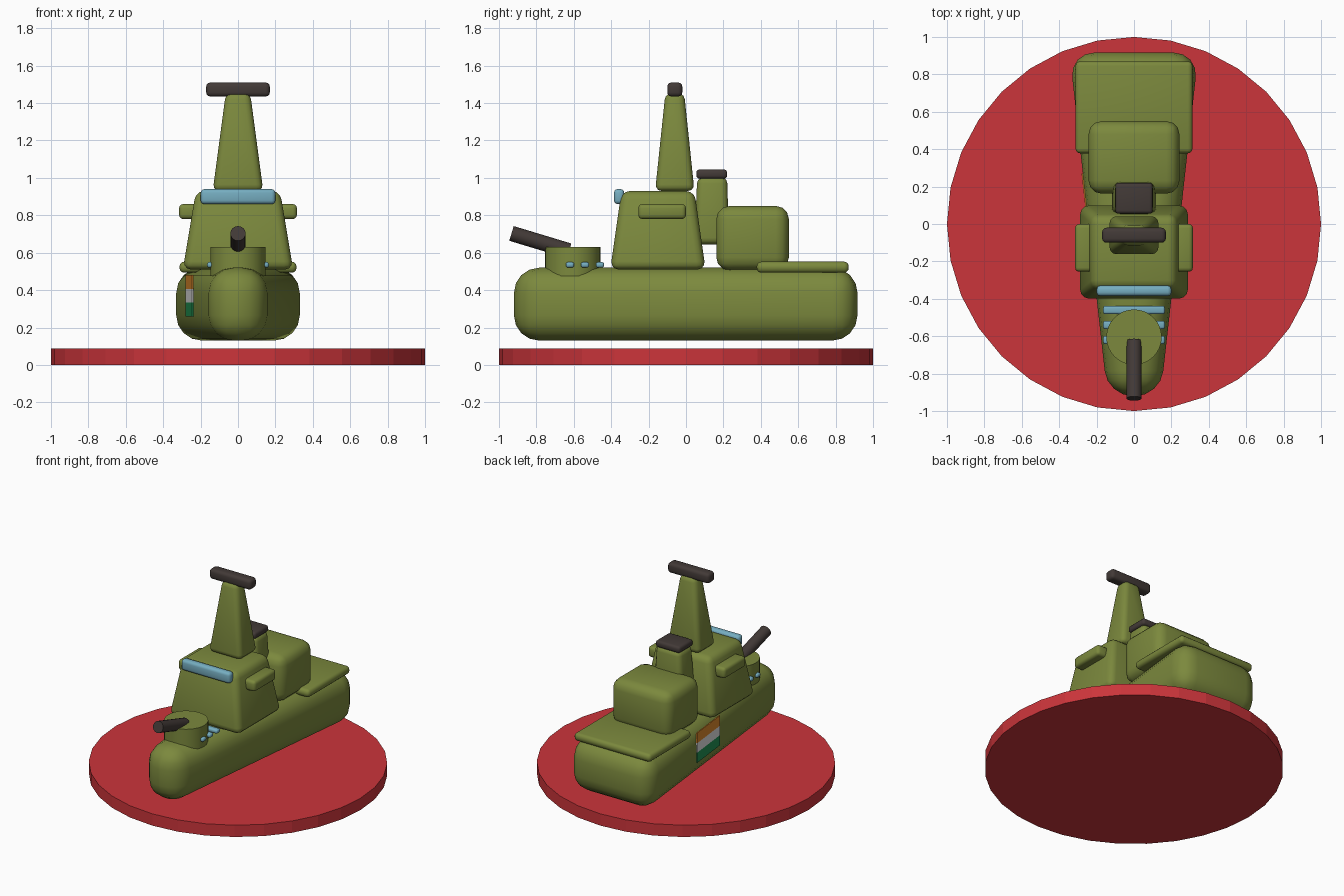
import bpy
import bmesh
import math
from mathutils import Vector

cube = bpy.data.objects.get("Cube")
if cube:
    bpy.data.objects.remove(cube, do_unlink=True)


def material(name, rgb):
    m = bpy.data.materials.new(name)
    m.use_nodes = True
    m.diffuse_color = (*rgb, 1)
    m.node_tree.nodes["Principled BSDF"].inputs["Base Color"].default_value = (*rgb, 1)
    return m


olive = material("olive", (0.20, 0.25, 0.047))
red = material("red", (0.60, 0.035, 0.043))
dark = material("dark brown", (0.055, 0.042, 0.038))
blue = material("light blue", (0.18, 0.42, 0.53))
orange = material("orange", (0.72, 0.25, 0.025))
white = material("white", (0.75, 0.75, 0.75))
green = material("green", (0.015, 0.28, 0.085))


def finish(name, bm, mat, smooth=True):
    bmesh.ops.recalc_face_normals(bm, faces=bm.faces)
    mesh = bpy.data.meshes.new(name)
    bm.to_mesh(mesh)
    bm.free()
    mesh.materials.append(mat)
    obj = bpy.data.objects.new(name, mesh)
    bpy.context.collection.objects.link(obj)
    if smooth:
        bpy.ops.object.select_all(action='DESELECT')
        obj.select_set(True)
        bpy.context.view_layer.objects.active = obj
        bpy.ops.object.shade_smooth_by_angle(angle=math.radians(35))
    return obj


def block(name, mat, z, low, high=None, bevel=0.02, bow=1.0, x=0.0, segments=3):
    """Rounded block; low and high are (half width, y front, y back); bow narrows the front."""
    bm = bmesh.new()
    bmesh.ops.create_cube(bm, size=2)
    for v in bm.verts:
        half, front, back = (high or low) if v.co.z > 0 else low
        width = half * (bow if v.co.y < 0 else 1)
        v.co = (x + v.co.x * width,
                front if v.co.y < 0 else back,
                z[1] if v.co.z > 0 else z[0])
    if bevel:
        bmesh.ops.bevel(bm, geom=bm.edges[:], offset=bevel, segments=segments,
                        profile=0.5, affect='EDGES', clamp_overlap=True)
    return finish(name, bm, mat, bevel > 0)


def cylinder(name, mat, start, end, radius, sides=32, smooth=True):
    start, end = Vector(start), Vector(end)
    axis = end - start
    bm = bmesh.new()
    bmesh.ops.create_cone(bm, cap_ends=True, segments=sides, radius1=radius,
                          radius2=radius, depth=axis.length)
    turn = axis.to_track_quat('Z', 'Y')
    for v in bm.verts:
        v.co = turn @ v.co + (start + end) / 2
    return finish(name, bm, mat, smooth)


# Display base
cylinder("base_disc", red, (0, 0, 0), (0, 0, 0.087), 1.0, smooth=False)

# Hull, narrow at the bow
STERN, BOW = 0.345, 0.142
Y0, Y1 = -0.92, 0.917
block("hull", olive, (0.13, 0.52), (STERN, Y0, Y1), bevel=0.135,
      bow=BOW / STERN, segments=4)

# Superstructure
block("bridge", olive, (0.51, 0.93), (0.295, -0.405, 0.105), (0.225, -0.345, 0.045), 0.045)
block("mast", olive, (0.93, 1.455), (0.135, -0.165, 0.045), (0.065, -0.11, -0.01), 0.035)
block("mast_bar", dark, (1.435, 1.51), (0.17, -0.1, -0.02), bevel=0.022)
block("bridge_window", blue, (0.86, 0.94), (0.2, -0.385, -0.33), bevel=0.02)
for side, sign in (("left", 1), ("right", -1)):
    block(side + "_bridge_wing", olive, (0.78, 0.86), (0.055, -0.255, 0.0),
          bevel=0.022, x=sign * 0.26)

# Funnel, hangar and aft deck
block("funnel", olive, (0.645, 1.005), (0.12, 0.045, 0.23), (0.1, 0.06, 0.22), 0.035)
block("funnel_cap", dark, (0.995, 1.045), (0.1, 0.055, 0.22), bevel=0.018)
block("hangar", olive, (0.505, 0.85), (0.243, 0.162, 0.55), bevel=0.07)
block("aft_deck", olive, (0.493, 0.552), (0.313, 0.378, 0.87), bevel=0.025)

# Bow gun
cylinder("turret", olive, (0, -0.605, 0.475), (0, -0.605, 0.63), 0.148)
cylinder("gun_barrel", dark, (0, -0.625, 0.61), (0, -0.933, 0.703), 0.041, sides=16)

# Foredeck bars
for i in range(3):
    y = -0.46 - 0.08 * i
    block(f"foredeck_bar_{i + 1}", blue, (0.52, 0.55), (0.165, y - 0.022, y + 0.022),
          bevel=0.012)

# Flag on the right side, following the taper of the hull
slope = (STERN - BOW) / (Y1 - Y0)
for name, mat, z0, z1 in (("top", orange, 0.405, 0.48), ("middle", white, 0.335, 0.405),
                          ("bottom", green, 0.26, 0.335)):
    plate = block("flag_" + name, mat, (z0, z1), (0.004, -0.16, 0.16), bevel=0)
    plate.location = (-(BOW + slope * (0.11 - Y0)) - 0.003, 0.11, 0)
    plate.rotation_euler.z = math.atan(slope)
